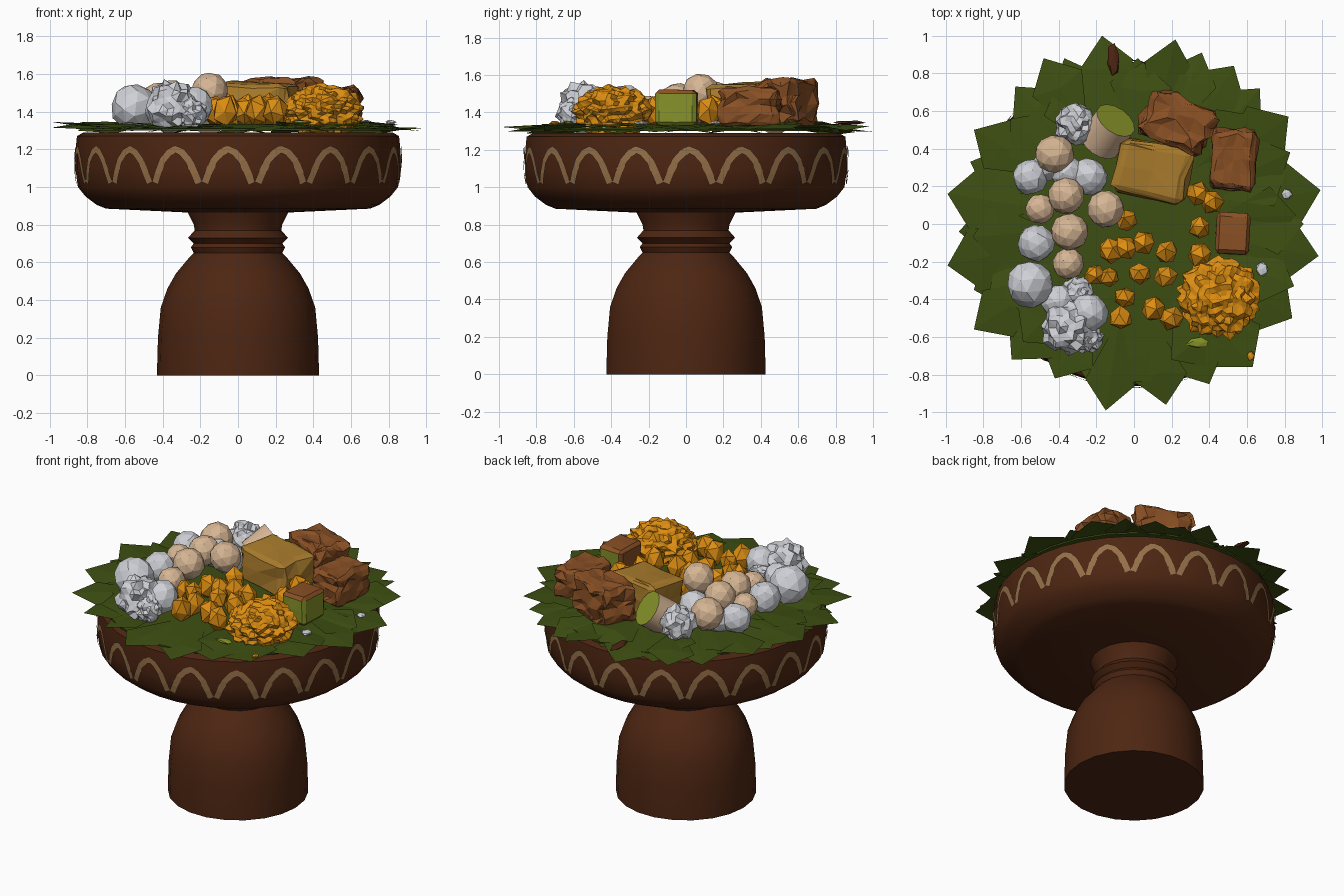
import bpy, bmesh, math, random
from mathutils import Vector, Matrix, noise

if "Cube" in bpy.data.objects:
    bpy.data.objects.remove(bpy.data.objects["Cube"])

random.seed(4)


def material(name, rgb):
    m = bpy.data.materials.new(name)
    m.diffuse_color = (*rgb, 1)
    m.use_nodes = True
    m.node_tree.nodes["Principled BSDF"].inputs["Base Color"].default_value = m.diffuse_color
    return m


CLAY = material("dark clay", (0.075, 0.019, 0.006))
TAN = material("tan paint", (0.30, 0.16, 0.065))
GREEN = material("leaf green", (0.047, 0.078, 0.006))
WHITE = material("pale grey", (0.62, 0.63, 0.67))
CREAM = material("cream", (0.68, 0.47, 0.30))
ORANGE = material("orange", (0.72, 0.27, 0.006))
OCHRE = material("ochre", (0.40, 0.20, 0.025))
MEAT = material("roast brown", (0.25, 0.08, 0.018))
LIME = material("lime", (0.24, 0.29, 0.022))


def finish(name, bm, *mats, smooth=None):
    me = bpy.data.meshes.new(name)
    bm.to_mesh(me)
    bm.free()
    ob = bpy.data.objects.new(name, me)
    bpy.context.collection.objects.link(ob)
    for m in mats:
        me.materials.append(m)
    if smooth:
        bpy.ops.object.select_all(action='DESELECT')
        ob.select_set(True)
        bpy.context.view_layer.objects.active = ob
        bpy.ops.object.shade_smooth_by_angle(angle=math.radians(smooth))
    return ob


def lathe(name, profile, sides, mat):
    bm = bmesh.new()
    rings = [[bm.verts.new((r * math.cos(i * math.tau / sides), r * math.sin(i * math.tau / sides), z))
              for i in range(sides)] for r, z in profile]
    for a, b in zip(rings, rings[1:]):
        for i in range(sides):
            j = (i + 1) % sides
            bm.faces.new((a[i], a[j], b[j], b[i]))
    bm.faces.new(rings[0][::-1])
    bm.faces.new(rings[-1])
    return finish(name, bm, mat, smooth=35)


# Pedestal and bowl
lathe("pedestal", [(0.43, 0), (0.43, 0.02), (0.425, 0.2), (0.41, 0.36), (0.375, 0.46), (0.33, 0.54),
                   (0.255, 0.63), (0.235, 0.65), (0.25, 0.68), (0.235, 0.7), (0.265, 0.73),
                   (0.23, 0.77), (0.235, 0.8), (0.28, 0.89)], 22, CLAY)
BOWL = [(0.28, 0.865), (0.70, 0.885), (0.75, 0.905), (0.81, 0.95), (0.85, 1.0), (0.864, 1.1),
        (0.862, 1.2), (0.855, 1.27), (0.82, 1.29)]
lathe("bowl", BOWL, 38, CLAY)


def bowl_radius(z):
    for (r0, z0), (r1, z1) in zip(BOWL, BOWL[1:]):
        if z0 <= z <= z1:
            return r0 + (r1 - r0) * (z - z0) / (z1 - z0)


# Painted arches around the bowl
bm = bmesh.new()
arch = [(-0.125, 1.02), (-0.105, 1.07), (-0.075, 1.14), (-0.035, 1.185), (0, 1.2),
        (0.035, 1.185), (0.075, 1.14), (0.105, 1.07), (0.125, 1.02)]
for k in range(19):
    mid = math.radians(-93.5) + k * math.tau / 19
    pairs = []
    for i, (u, z) in enumerate(arch):
        a, b = Vector(arch[max(i - 1, 0)]), Vector(arch[min(i + 1, 8)])
        n = (b - a).normalized().orthogonal() * 0.02
        pair = []
        for s in (1, -1):
            w, h = u + s * n.x, z + s * n.y
            ang, r = mid + w / 0.86, bowl_radius(h) + 0.007
            pair.append(bm.verts.new((r * math.cos(ang), r * math.sin(ang), h)))
        pairs.append(pair)
    for p, q in zip(pairs, pairs[1:]):
        bm.faces.new((p[0], p[1], q[1], q[0]))
bmesh.ops.recalc_face_normals(bm, faces=bm.faces)
for f in bm.faces:
    c = f.calc_center_median()
    if f.normal.dot(Vector((c.x, c.y, 0))) < 0:
        f.normal_flip()
finish("arch_pattern", bm, TAN)

# Leaf lining: a shallow disc with a ring of pointed leaves
lathe("leaf_bed", [(0.84, 1.3), (0.84, 1.31), (0.5, 1.335)], 28, GREEN)
TIPS = [(-.17, 1), (.22, .98), (.53, .84), (.67, .72), (.82, .57), (.83, .38), (.99, .18), (.98, -.17),
        (.84, -.5), (.63, -.76), (.4, -.85), (.17, -.96), (-.15, -.99), (-.42, -.82), (-.65, -.72),
        (-.85, -.56), (-.85, -.35), (-.99, -.22), (-.93, -.04), (-.99, .16), (-.87, .33), (-.85, .5),
        (-.63, .73), (-.48, .88), (-.37, .88), (.02, .88), (.36, .91), (.9, 0), (.85, -.33)]


def leaf(bm, tip, width, lift):
    d = Vector((tip[0], tip[1], 0))
    side = Vector((-d.y, d.x, 0)).normalized()
    tilt = random.uniform(-0.025, 0.025)
    up = lambda z: Vector((0, 0, z))
    root = bm.verts.new(d * 0.5 + up(1.335))
    rib = bm.verts.new(d * 0.82 + up(1.325 + lift))
    end = bm.verts.new(d + up(1.318 + lift + random.uniform(-0.02, 0.015)))
    for s in (1, -1):
        sh = bm.verts.new(d * 0.85 + side * s * width + up(1.315 + lift + s * tilt))
        bm.faces.new((root, sh, rib) if s < 0 else (root, rib, sh))
        bm.faces.new((rib, sh, end) if s < 0 else (rib, end, sh))


bm = bmesh.new()
for t in TIPS:
    leaf(bm, t, random.uniform(0.13, 0.18), random.uniform(-0.01, 0.015))
for i in range(16):
    a = i * math.tau / 16 + random.uniform(-0.1, 0.1)
    leaf(bm, (0.86 * math.cos(a), 0.86 * math.sin(a)), 0.16, random.uniform(-0.015, 0.025))
finish("leaves", bm, GREEN)


def lump(bm, centre, size, detail, rough, freq=0):
    """Faceted ball; freq > 0 crumples it with noise, otherwise corners are jittered."""
    vs = bmesh.ops.create_icosphere(bm, subdivisions=detail, radius=1)['verts']
    spin = Matrix.Rotation(random.uniform(0, 6), 3, 'Z') @ Matrix.Rotation(random.uniform(0, 6), 3, 'X')
    off = Vector(centre) * 7
    for v in vs:
        k = noise.noise(v.co * freq + off) * 1.5 if freq else random.uniform(-1, 1)
        p = spin @ v.co * (1 + rough * k)
        v.co = Vector(centre) + Vector(p[i] * size[i] for i in range(3))


# Balls: x, y, z, radius
def balls(name, data, mat, detail, rough, freq=0):
    bm = bmesh.new()
    for x, y, z, r in data:
        lump(bm, (x, y, z), (r, r, r), detail, rough, freq)
    finish(name, bm, mat)


balls("white_balls", [(-.55, .25, 1.41, .095), (-.24, .25, 1.41, .1), (-.35, .27, 1.41, .09),
                      (-.52, -.1, 1.41, .1), (-.55, -.32, 1.42, .125), (-.24, -.47, 1.43, .105),
                      (-.40, -.41, 1.40, .09), (-.46, .31, 1.40, .08)], WHITE, 2, 0.05)
balls("crumpled_white", [(-.31, .53, 1.42, .105), (-.35, -.55, 1.42, .135), (-.25, -.6, 1.39, .08),
                         (-.3, -.36, 1.38, .08)], WHITE, 3, 0.22, 3.5)
balls("cream_balls", [(-.36, .15, 1.47, .1), (-.5, .08, 1.42, .08), (-.34, -.04, 1.46, .1),
                      (-.15, .08, 1.51, .1), (-.35, -.21, 1.41, .085), (-.42, .37, 1.45, .105)],
      CREAM, 2, 0.03)

# Orange nuggets
bm = bmesh.new()
for x, y in [(-.04, .02), (.05, -.1), (-.13, -.14), (-.21, -.27), (-.13, -.28), (.03, -.26), (.17, -.15),
             (.17, -.28), (-.05, -.39), (-.07, -.5), (.1, -.45), (.2, -.5), (.34, .16), (.35, -.02),
             (.35, -.16), (.41, .12), (-.05, -.13)]:
    r = random.uniform(0.058, 0.07)
    lump(bm, (x, y, 1.405), (r, r, r * 1.35), 1, 0.14)
finish("orange_nuggets", bm, ORANGE)

# Crumpled orange mound
bm = bmesh.new()
lump(bm, (.45, -.39, 1.40), (.205, .2, .14), 4, 0.17, 5)
finish("orange_mound", bm, ORANGE)


# Chunks: bevelled boxes with uneven surfaces
def chunk(name, centre, size, turn, rough, mats, cuts=3, rule=None):
    bm = bmesh.new()
    bmesh.ops.create_cube(bm, size=1)
    bmesh.ops.bevel(bm, geom=bm.edges[:], offset=0.1, segments=1, affect='EDGES')
    bmesh.ops.subdivide_edges(bm, edges=bm.edges[:], cuts=cuts, use_grid_fill=True)
    bmesh.ops.triangulate(bm, faces=bm.faces[:])
    for v in bm.verts:
        n = noise.noise_vector(v.co * 4 + Vector(centre) * 9)
        v.co = v.co + n * rough
    bm.normal_update()
    if rule:
        for f in bm.faces:
            f.material_index = rule(f)
    bmesh.ops.transform(bm, verts=bm.verts, matrix=Matrix.Translation(centre)
                        @ Matrix.Rotation(math.radians(turn), 4, 'Z') @ Matrix.Diagonal((*size, 1)))
    return finish(name, bm, *mats)


chunk("back_roast", (.23, .54, 1.45), (.35, .25, .25), -25, 0.14, [MEAT])
chunk("side_roast", (.53, .34, 1.43), (.23, .31, .21), -4, 0.1, [MEAT])
chunk("ochre_block", (.10, .28, 1.44), (.38, .29, .23), -12, 0.09, [OCHRE], 1)
chunk("rind_cube", (.525, -.05, 1.425), (.18, .22, .19), -3, 0.02, [LIME, MEAT], 1,
      lambda f: int(f.normal.z > 0.5 or f.normal.x < -0.6))

# Tilted round slice with a lime end
bm = bmesh.new()
bmesh.ops.create_cone(bm, cap_ends=True, segments=14, radius1=.115, radius2=.115, depth=.18)
bm.normal_update()
for f in bm.faces:
    f.material_index = int(f.normal.z > 0.9)
aim = Vector((.5, .7, .6)).to_track_quat('Z', 'Y').to_matrix().to_4x4()
bmesh.ops.transform(bm, verts=bm.verts, matrix=Matrix.Translation((-.14, .49, 1.42)) @ aim)
finish("round_slice", bm, CREAM, LIME, smooth=35)

# Scraps lying on the leaves
for name, x, y, sx, sy, mat in [("brown_scrap", -.11, .87, .035, .1, CLAY), ("lime_scrap", .34, -.63, .06, .03, LIME),
                                ("white_scrap", .68, -.24, .035, .04, WHITE), ("pale_scrap", .81, .16, .03, .03, WHITE),
                                ("orange_scrap", .62, -.7, .02, .025, ORANGE)]:
    bm = bmesh.new()
    lump(bm, (x, y, 1.345), (sx, sy, .012), 1, 0.15)
    finish(name, bm, mat)
